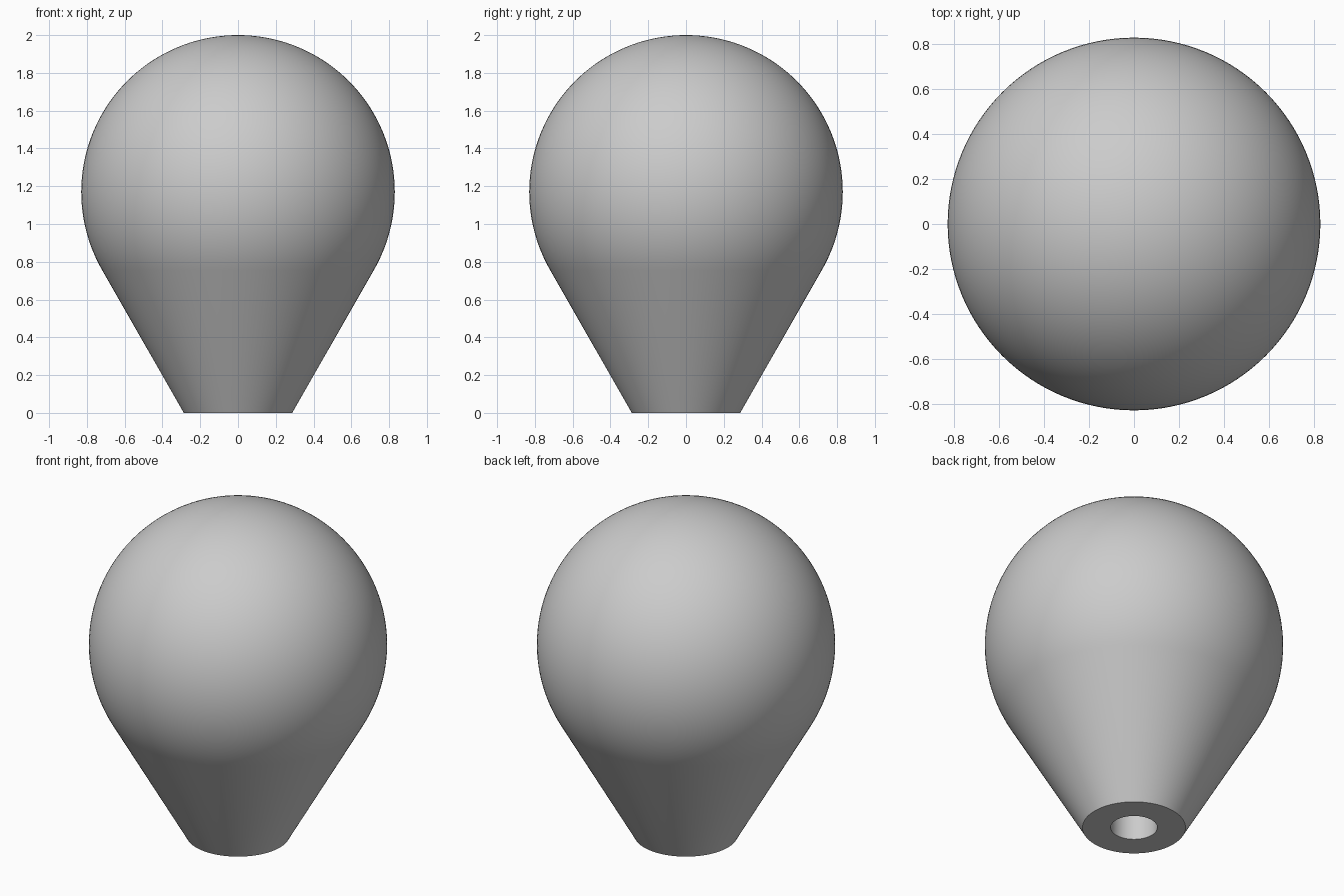
import bpy, bmesh, math
from mathutils import Matrix, Vector

cube = bpy.data.objects.get("Cube")
if cube:
    bpy.data.objects.remove(cube, do_unlink=True)

BALL_R = 0.83
BALL_Z = 2 - BALL_R
BASE_R = 0.287
HOLE_R = 0.13
HOLE_TOP = 0.8
SEGMENTS = 128
RINGS = 48

# Plain grey material
grey = bpy.data.materials.new("plain_grey")
grey.use_nodes = True
colour = (0.6, 0.6, 0.6, 1)
grey.diffuse_color = colour
grey.node_tree.nodes["Principled BSDF"].inputs["Base Color"].default_value = colour

# Profile: blind hole, flat foot, then a cone running tangent into the ball
profile = [(0, HOLE_TOP), (HOLE_R, HOLE_TOP), (HOLE_R, 0), (BASE_R, 0)]
start = math.radians(-30)
for i in range(RINGS + 1):
    a = start + (math.pi / 2 - start) * i / RINGS
    r = BALL_R * math.cos(a) if i < RINGS else 0
    profile.append((r, BALL_Z + BALL_R * math.sin(a)))

# Knob body: spin the profile around the vertical axis
bm = bmesh.new()
verts = [bm.verts.new((r, 0, z)) for r, z in profile]
edges = [bm.edges.new(pair) for pair in zip(verts, verts[1:])]
bmesh.ops.spin(bm, geom=verts + edges, cent=(0, 0, 0), axis=(0, 0, 1),
               angle=math.tau, steps=SEGMENTS, use_merge=False)
bmesh.ops.remove_doubles(bm, verts=bm.verts[:], dist=0.0001)
bmesh.ops.recalc_face_normals(bm, faces=bm.faces[:])
mesh = bpy.data.meshes.new("knob")
bm.to_mesh(mesh)
bm.free()
mesh.materials.append(grey)
knob = bpy.data.objects.new("knob", mesh)
bpy.context.collection.objects.link(knob)

# Smooth ball and cone, crisp foot and hole edges
bpy.ops.object.select_all(action="DESELECT")
knob.select_set(True)
bpy.context.view_layer.objects.active = knob
bpy.ops.object.shade_smooth_by_angle(angle=math.radians(30))
